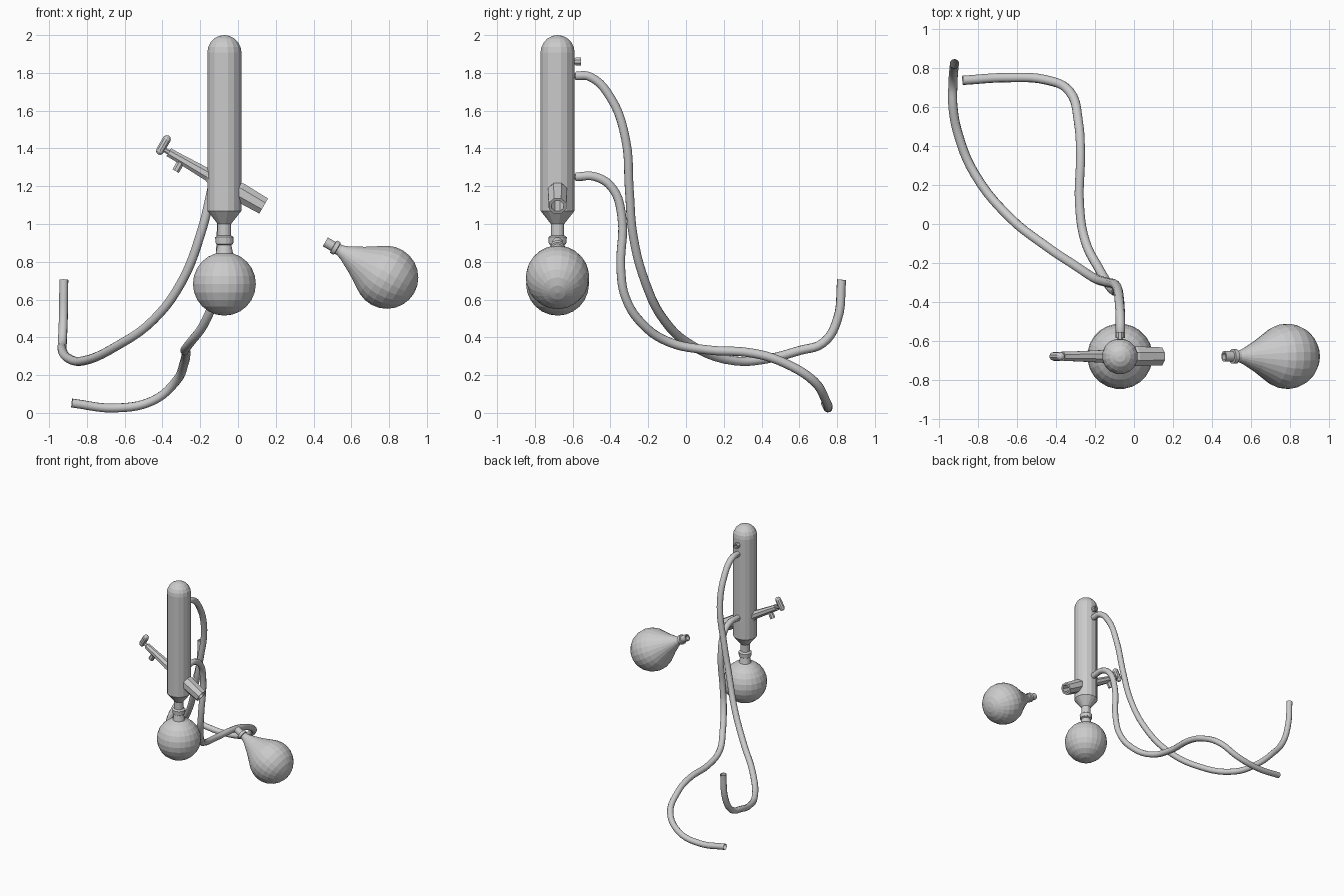
import bpy, bmesh, math
from mathutils import Vector

if "Cube" in bpy.data.objects:
    bpy.data.objects.remove(bpy.data.objects["Cube"])

AX, AY = -0.072, -0.68          # axis of the upright column
SLOPE = Vector((math.cos(math.radians(30)), 0, -math.sin(math.radians(30))))
CROSS = Vector((0.5, 0, 0.866))


def lathe(name, profile, origin, axis=(0, 0, 1), sides=16):
    """Revolve (distance along axis, radius) points around an axis."""
    bm = bmesh.new()
    q = Vector((0, 0, 1)).rotation_difference(Vector(axis).normalized())
    o = Vector(origin)
    rings = []
    for d, r in profile:
        if r < 1e-5:
            rings.append([bm.verts.new(o + q @ Vector((0, 0, d)))])
            continue
        rings.append([bm.verts.new(o + q @ Vector((
            r * math.cos(2 * math.pi * (i + 0.5) / sides),
            r * math.sin(2 * math.pi * (i + 0.5) / sides), d)))
            for i in range(sides)])
    for a, b in zip(rings, rings[1:]):
        for i in range(sides):
            j = (i + 1) % sides
            if len(a) == 1:
                bm.faces.new((a[0], b[j], b[i]))
            elif len(b) == 1:
                bm.faces.new((a[i], a[j], b[0]))
            else:
                bm.faces.new((a[i], a[j], b[j], b[i]))
    bmesh.ops.recalc_face_normals(bm, faces=bm.faces)
    me = bpy.data.meshes.new(name)
    bm.to_mesh(me)
    bm.free()
    ob = bpy.data.objects.new(name, me)
    bpy.context.collection.objects.link(ob)
    return ob


def arc(r, start, end, steps, centre=0.0):
    """Profile points on a circle; -90 is the bottom pole, 90 the top pole."""
    pts = []
    for i in range(steps + 1):
        a = math.radians(start + (end - start) * i / steps)
        pts.append((centre + r * math.sin(a), r * math.cos(a)))
    return pts


def hose(name, points, radius=0.024):
    """Round open-ended tube through the given points."""
    cu = bpy.data.curves.new(name, 'CURVE')
    cu.dimensions = '3D'
    cu.bevel_depth = radius
    cu.bevel_resolution = 3
    cu.resolution_u = 5
    sp = cu.splines.new('BEZIER')
    sp.bezier_points.add(len(points) - 1)
    for bp, p in zip(sp.bezier_points, points):
        bp.co = p
        bp.handle_left_type = bp.handle_right_type = 'AUTO'
    ob = bpy.data.objects.new(name, cu)
    bpy.context.collection.objects.link(ob)
    bpy.ops.object.select_all(action='DESELECT')
    ob.select_set(True)
    bpy.context.view_layer.objects.active = ob
    bpy.ops.object.convert(target='MESH')
    bpy.ops.object.shade_smooth_by_angle(angle=math.radians(50))


# Upright condenser jacket with domed top and narrow lower neck
lathe("condenser_body",
      [(0.90, 0.03), (0.90, 0.048), (0.93, 0.05), (0.94, 0.036), (1.0, 0.036),
       (1.07, 0.092)] + arc(0.092, 0, 90, 5, 1.908), (AX, AY, 0))

# Round flask hanging below, with neck and collar
lathe("round_flask",
      arc(0.168, -90, 74, 11, 0.683) + [(0.89, 0.037), (0.895, 0.046),
      (0.915, 0.046), (0.915, 0.03)], (AX, AY, 0), sides=24)

# Sloping outlet, open at its lower end
lathe("outlet_tube",
      [(0.02, 0.035), (0.09, 0.055), (0.24, 0.050), (0.24, 0.034), (0.10, 0.034),
       (0.10, 0)], (AX, AY, 1.215), SLOPE, 8)

# Sloping valve arm with its plug, side nozzle and handle
lathe("valve_arm",
      [(0.06, 0.05), (0.10, 0.034), (0.12, 0.034), (0.30, 0.026),
       (0.34, 0.026), (0.34, 0.014), (0.37, 0.014), (0.37, 0)],
      (AX, AY, 1.21), -SLOPE, 8)
lathe("valve_nozzle", [(0, 0.021), (0.06, 0.021), (0.06, 0.012), (0.03, 0.012), (0.03, 0)],
      (-0.30, AY, 1.332), -CROSS, 8)
lathe("valve_handle",
      arc(0.023, -90, 0, 3, -0.034) + arc(0.023, 0, 90, 3, 0.034),
      (-0.395, AY, 1.418), CROSS, 10)

# Hose nozzles on the back of the condenser
for label, z, end in (("vent", 1.86, 0.125), ("upper", 1.785, 0.135), ("lower", 1.25, 0.135)):
    lathe(label + "_nozzle",
          [(0.07, 0.017), (end - 0.03, 0.017), (end - 0.03, 0.023), (end, 0.023),
           (end, 0.013), (0.08, 0.013)], (AX, AY, z), (0, 1, 0), 8)

# Loose pear-shaped flask with collared neck
lathe("pear_flask",
      arc(0.168, -90, 28, 8) + [(0.18, 0.083), (0.255, 0.042), (0.285, 0.030),
      (0.30, 0.030), (0.303, 0.038), (0.325, 0.038), (0.327, 0.027), (0.375, 0.027),
      (0.375, 0.018), (0.29, 0.018)], (0.787, AY, 0.718), -SLOPE, 24)

# Two flexible water hoses
hose("upper_hose", [
    (-0.07, -0.585, 1.785), (-0.07, -0.51, 1.78), (-0.075, -0.40, 1.67),
    (-0.09, -0.32, 1.45), (-0.14, -0.30, 1.18), (-0.20, -0.28, 0.94),
    (-0.30, -0.215, 0.69), (-0.45, -0.115, 0.49), (-0.64, 0.035, 0.355),
    (-0.82, 0.26, 0.275), (-0.90, 0.45, 0.29), (-0.93, 0.60, 0.33),
    (-0.93, 0.725, 0.37), (-0.925, 0.80, 0.49), (-0.922, 0.824, 0.705)])
hose("lower_hose", [
    (-0.07, -0.585, 1.25), (-0.07, -0.48, 1.25), (-0.075, -0.39, 1.19),
    (-0.085, -0.34, 1.04), (-0.10, -0.345, 0.76), (-0.125, -0.32, 0.61),
    (-0.18, -0.23, 0.47), (-0.25, -0.09, 0.375), (-0.28, 0.10, 0.335),
    (-0.275, 0.36, 0.315), (-0.285, 0.52, 0.265), (-0.33, 0.68, 0.165),
    (-0.45, 0.74, 0.065), (-0.65, 0.752, 0.026), (-0.88, 0.738, 0.052)])
